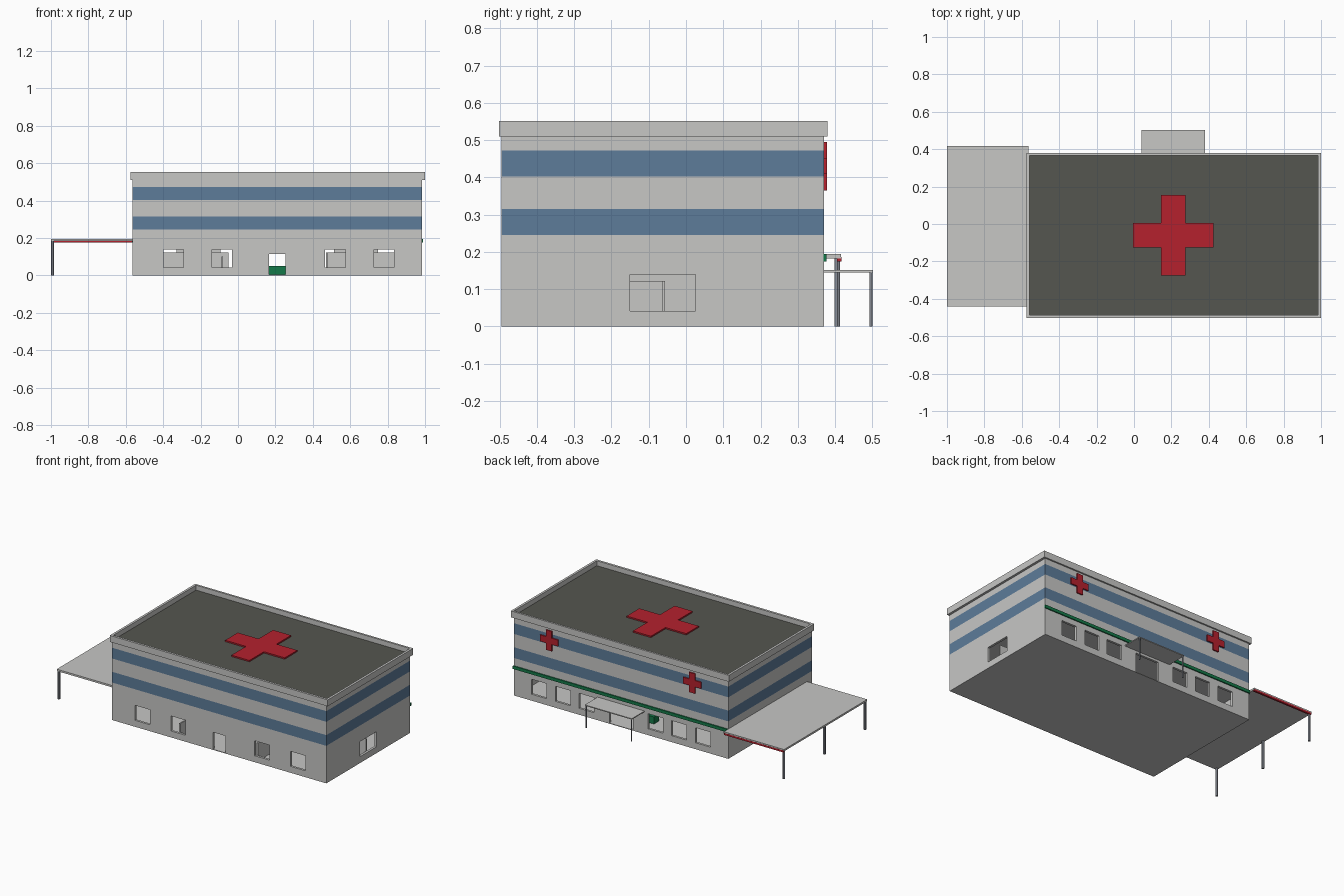
import bpy, bmesh
from mathutils import Vector, Matrix

cube = bpy.data.objects.get("Cube")
if cube:
    bpy.data.objects.remove(cube, do_unlink=True)


def material(name, rgb):
    m = bpy.data.materials.new(name)
    m.use_nodes = True
    m.diffuse_color = (*rgb, 1)
    m.node_tree.nodes["Principled BSDF"].inputs["Base Color"].default_value = (*rgb, 1)
    return m


LIGHT = material("light_grey_wall", (0.57, 0.57, 0.56))
BLUE = material("blue_glass", (0.11, 0.2, 0.32))
RED = material("red", (0.46, 0.015, 0.027))
ROOF = material("dark_roof", (0.091, 0.093, 0.08))
GREEN = material("green", (0.007, 0.19, 0.065))
STEEL = material("steel_post", (0.26, 0.28, 0.32))


def add_box(bm, x, y, z):
    """Box given as (low, high) spans on each axis."""
    size = [s[1] - s[0] for s in (x, y, z)]
    mid = Vector([(s[0] + s[1]) / 2 for s in (x, y, z)])
    bmesh.ops.create_cube(bm, size=1, matrix=Matrix.Translation(mid) @ Matrix.Diagonal((*size, 1)))


def finish(name, bm, *mats):
    mesh = bpy.data.meshes.new(name)
    bm.to_mesh(mesh)
    bm.free()
    for m in mats:
        mesh.materials.append(m)
    ob = bpy.data.objects.new(name, mesh)
    bpy.context.scene.collection.objects.link(ob)
    return ob


def boxes(name, mat, *spans):
    bm = bmesh.new()
    for s in spans:
        add_box(bm, *s)
    return finish(name, bm, mat)


def cut(ob, cutter):
    mod = ob.modifiers.new("cut", "BOOLEAN")
    mod.operation = "DIFFERENCE"
    mod.solver = "EXACT"
    mod.object = cutter
    bpy.context.view_layer.objects.active = ob
    bpy.ops.object.modifier_apply(modifier=mod.name)
    bpy.data.objects.remove(cutter, do_unlink=True)


def cross(name, size, arm, depth, place):
    """Plus-shaped outline extruded along its own z."""
    bm = bmesh.new()
    a, b = arm / 2, size / 2
    quarter = [(b, -a), (b, a), (a, a)]
    verts = []
    for turn in range(4):
        for x, y in quarter:
            for _ in range(turn):
                x, y = -y, x
            verts.append(bm.verts.new((x, y, 0)))
    face = bm.faces.new(verts)
    top = bmesh.ops.extrude_face_region(bm, geom=[face])["geom"]
    bmesh.ops.translate(bm, verts=[v for v in top if isinstance(v, bmesh.types.BMVert)], vec=(0, 0, depth))
    bmesh.ops.recalc_face_normals(bm, faces=bm.faces)
    bm.transform(place)
    return finish(name, bm, RED)


def post(name, x, y, height, radius):
    bm = bmesh.new()
    bmesh.ops.create_cone(bm, cap_ends=True, segments=12, radius1=radius, radius2=radius,
                          depth=height, matrix=Matrix.Translation((x, y, height / 2)))
    ob = finish(name, bm, STEEL)
    bpy.ops.object.select_all(action="DESELECT")
    bpy.context.view_layer.objects.active = ob
    ob.select_set(True)
    bpy.ops.object.shade_smooth_by_angle()


WX, WY = (-0.565, 0.985), (-0.495, 0.37)
MID = 0.21
BANDS = [(0.245, 0.315), (0.402, 0.472)]

# Main block with glazed bands on its sides
bm = bmesh.new()
add_box(bm, WX, WY, (0, 0.515))
for z in [h for band in BANDS for h in band]:
    bmesh.ops.bisect_plane(bm, geom=bm.verts[:] + bm.edges[:] + bm.faces[:],
                           plane_co=(0, 0, z), plane_no=(0, 0, 1))
for f in bm.faces:
    h = f.calc_center_median().z
    f.material_index = int(abs(f.normal.z) < 0.5 and any(lo < h < hi for lo, hi in BANDS))
walls = finish("main_walls", bm, LIGHT, BLUE)

# Hollow ground floor, then window and door openings
cut(walls, boxes("room_cutter", LIGHT, ((-0.55, 0.97), (-0.48, 0.355), (0.004, 0.2))))
SILL = (0.042, 0.14)
openings = [((MID - 0.045, MID + 0.045), (-0.52, -0.46), (0.004, 0.115)),
            ((MID - 0.085, MID + 0.085), (0.33, 0.4), (0.004, 0.13)),
            ((0.95, 1.0), (-0.15, 0.025), SILL)]
for x in (-0.345, -0.085, 0.52, 0.78):
    openings.append(((x - 0.054, x + 0.054), (-0.52, -0.46), SILL))
for off in (0.25, 0.42, 0.593):
    for x in (MID - off, MID + off):
        openings.append(((x - 0.054, x + 0.054), (0.33, 0.4), SILL))
cut(walls, boxes("opening_cutter", LIGHT, *openings))

# Interior partitions and reception desk
boxes("partitions", LIGHT,
      ((-0.55, -0.05), (-0.064, -0.056), (0.004, 0.122)),
      ((0.475, 0.97), (-0.064, -0.056), (0.004, 0.122)),
      ((-0.089, -0.081), (-0.48, -0.064), (0.004, 0.1)),
      ((0.471, 0.479), (-0.48, -0.064), (0.004, 0.122)))
boxes("reception_desk", GREEN, ((0.07, 0.35), (0.18, 0.23), (0.004, 0.05)))

# Parapet ring and sunken roof
parapet = boxes("parapet", LIGHT, ((-0.575, 1.0), (-0.502, 0.38), (0.51, 0.552)))
cut(parapet, boxes("parapet_cutter", LIGHT, ((-0.56, 0.985), (-0.487, 0.367), (0.5, 0.6))))
boxes("roof", ROOF, ((-0.561, 0.986), (-0.488, 0.368), (0.512, 0.52)))

# Crosses on the roof and the back wall
cross("roof_cross", 0.43, 0.13, 0.009, Matrix.Translation((MID, -0.06, 0.52)))
for side, x in (("left", 0.727), ("right", -0.307)):
    cross(side + "_wall_cross", 0.13, 0.042, 0.008,
          Matrix.Translation((x, 0.378, 0.43)) @ Matrix.Rotation(1.5707963, 4, "X"))

# Green stripe along the back wall
boxes("back_stripe", GREEN, ((-0.567, 0.988), (0.369, 0.377), (0.175, 0.195)))

# Vehicle canopy with red trim and three posts
boxes("side_canopy", LIGHT, ((-1.0, -0.564), (-0.442, 0.416), (0.183, 0.195)))
boxes("canopy_trim", RED, ((-0.998, -0.566), (0.405, 0.417), (0.175, 0.187)))
for i, y in enumerate((0.406, -0.013, -0.432)):
    post(f"side_canopy_post_{i + 1}", -0.991, y, 0.184, 0.008)

# Entrance canopy with two slim posts
boxes("entrance_canopy", LIGHT, ((0.04, 0.38), (0.369, 0.502), (0.145, 0.151)))
for side, x in (("right", 0.046), ("left", 0.374)):
    post(side + "_entrance_post", x, 0.497, 0.146, 0.004)
